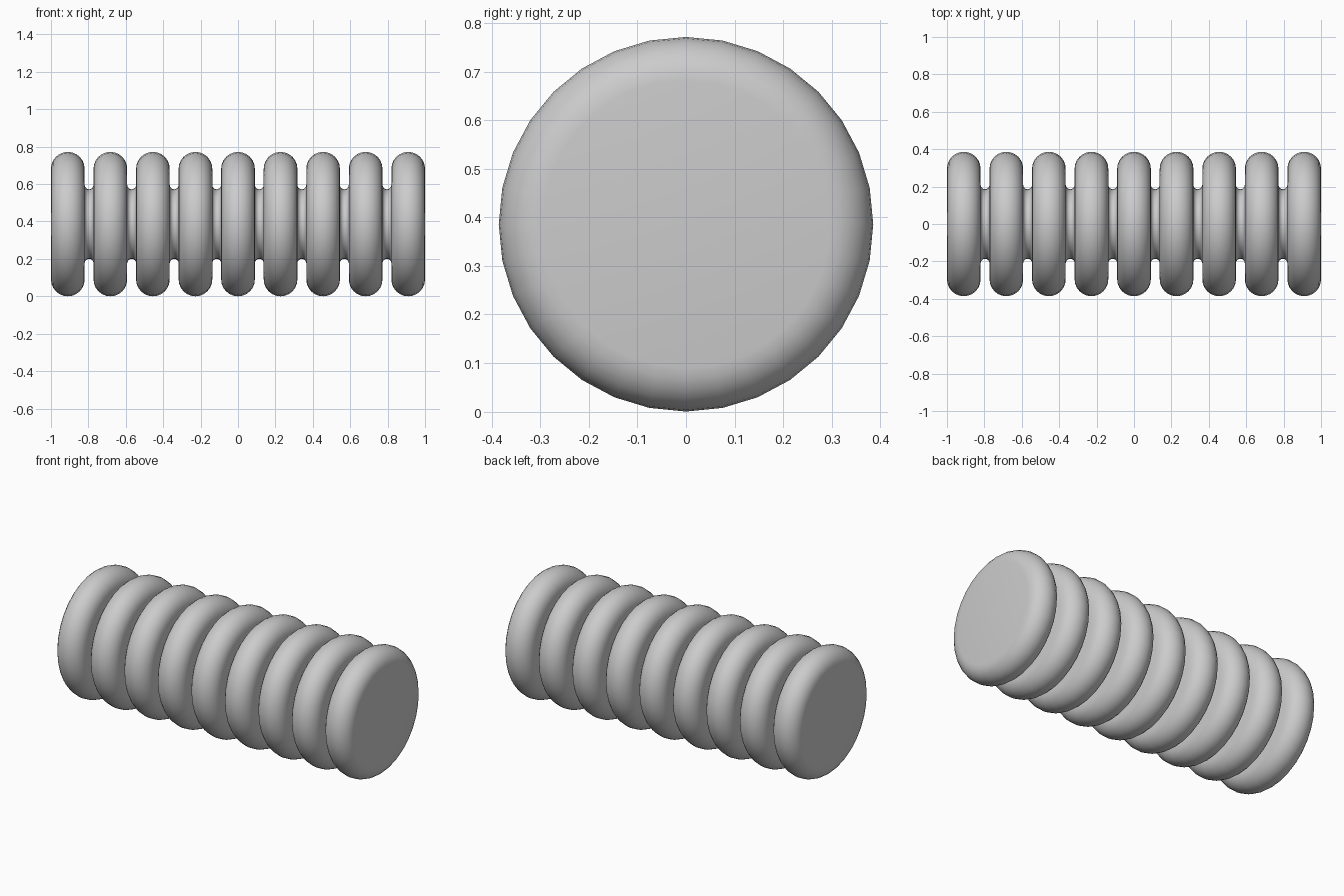
import bpy
import bmesh
from math import sin, cos, pi

cube = bpy.data.objects.get("Cube")
if cube:
    bpy.data.objects.remove(cube, do_unlink=True)

RINGS = 9
RADIUS = 0.386        # outer radius of each ring
HALF = 0.09           # half thickness of a ring and its edge rounding
PITCH = (2 - 2 * HALF) / (RINGS - 1)
GAP = PITCH / 2 - HALF
NECK = 0.186          # smallest radius between rings
SIDES = 32
RIM_STEPS = 12
NECK_STEPS = 8

grey = bpy.data.materials.new("plain grey")
grey.use_nodes = True
colour = (0.6, 0.6, 0.6, 1)
grey.diffuse_color = colour
grey.node_tree.nodes["Principled BSDF"].inputs["Base Color"].default_value = colour


def arc(centre_x, centre_r, size, steps, direction):
    """Half circle from left to right, bulging outward (1) or inward (-1)."""
    return [(centre_x - size * cos(pi * i / steps),
             centre_r + direction * size * sin(pi * i / steps))
            for i in range(steps + 1)]


# Profile: rounded rings joined by hollowed necks
profile = []
for n in range(RINGS):
    x = -1 + HALF + n * PITCH
    profile += arc(x, RADIUS - HALF, HALF, RIM_STEPS, 1)
    if n < RINGS - 1:
        profile += arc(x + PITCH / 2, NECK + GAP, GAP, NECK_STEPS, -1)

# Revolve the profile around the long axis
bm = bmesh.new()
loops = []
for x, r in profile:
    loops.append([bm.verts.new((x, r * sin(2 * pi * k / SIDES),
                                RADIUS + r * cos(2 * pi * k / SIDES)))
                  for k in range(SIDES)])
for a, b in zip(loops, loops[1:]):
    for k in range(SIDES):
        j = (k + 1) % SIDES
        bm.faces.new((a[k], a[j], b[j], b[k]))

# Flat end caps
bm.faces.new(loops[0])
bm.faces.new(loops[-1])
bmesh.ops.recalc_face_normals(bm, faces=bm.faces)

mesh = bpy.data.meshes.new("ribbed_cylinder")
bm.to_mesh(mesh)
bm.free()
mesh.materials.append(grey)
body = bpy.data.objects.new("ribbed_cylinder", mesh)
bpy.context.collection.objects.link(body)

bpy.ops.object.select_all(action="DESELECT")
body.select_set(True)
bpy.context.view_layer.objects.active = body
bpy.ops.object.shade_smooth_by_angle(angle=pi / 4)
